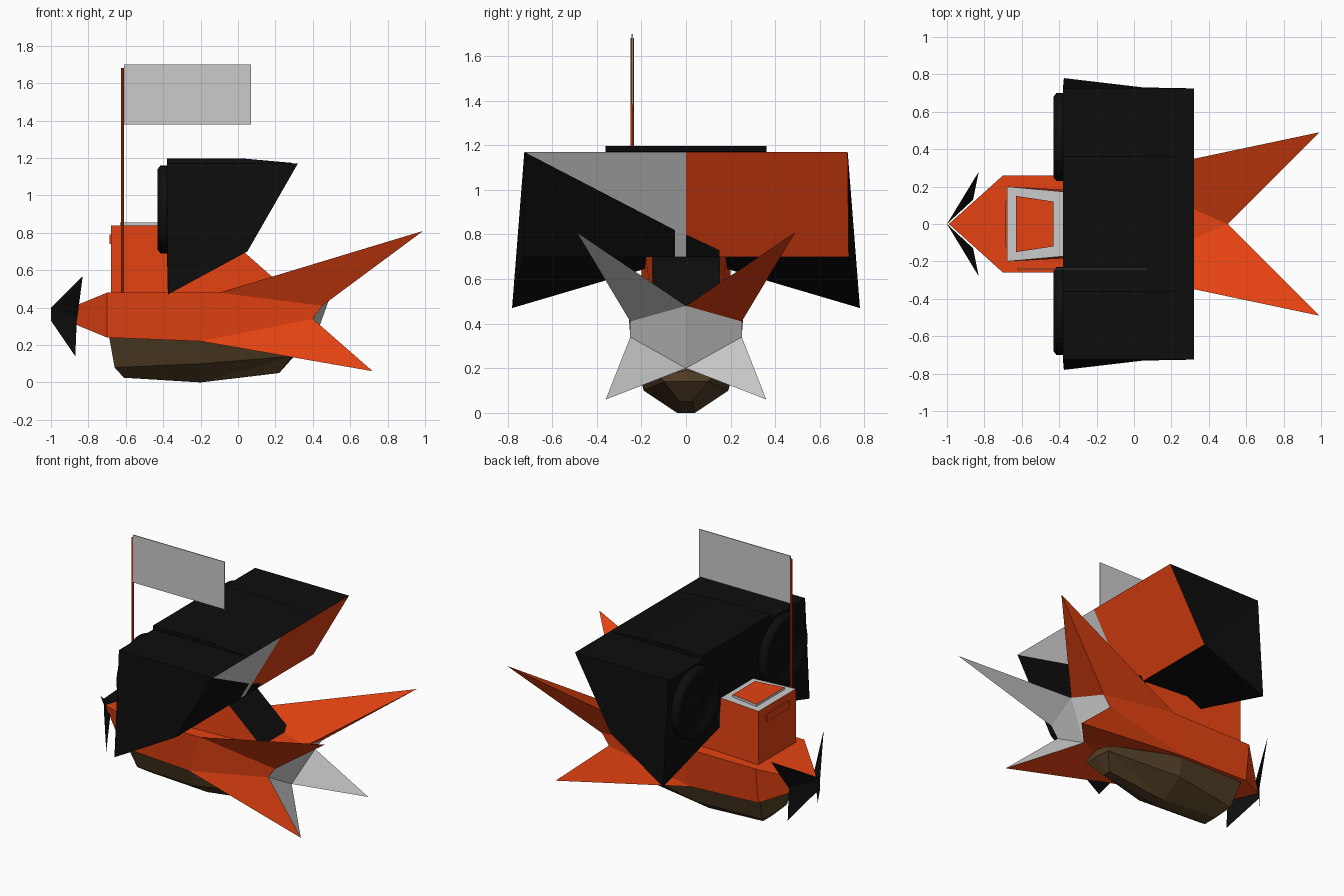
import bpy, bmesh, math
from mathutils import Matrix, Vector

old = bpy.data.objects.get("Cube")
if old:
    bpy.data.objects.remove(old, do_unlink=True)


def material(name, colour):
    mat = bpy.data.materials.new(name)
    mat.use_nodes = True
    mat.diffuse_color = (*colour, 1)
    mat.node_tree.nodes["Principled BSDF"].inputs["Base Color"].default_value = (*colour, 1)
    return mat


ORANGE, GREY, BLACK, BROWN = range(4)
palette = [
    material("orange", (0.78, 0.055, 0.006)),
    material("light grey", (0.6, 0.6, 0.6)),
    material("black", (0.004, 0.004, 0.004)),
    material("brown", (0.085, 0.05, 0.02)),
]


def finish(name, bm):
    mesh = bpy.data.meshes.new(name)
    bm.to_mesh(mesh)
    bm.free()
    for mat in palette:
        mesh.materials.append(mat)
    obj = bpy.data.objects.new(name, mesh)
    bpy.context.collection.objects.link(obj)
    return obj


def part(name, points, faces, sides=(1, -1), recalc=True):
    """Build lettered faces on the left half and repeat them on the right.
    A face colour may be a pair: (left, right)."""
    bm = bmesh.new()
    for side in sides:
        verts = {k: bm.verts.new((p[0], p[1] * side, p[2])) for k, p in points.items()}
        for letters, colour in faces.items():
            face = bm.faces.new([verts[c] for c in letters])
            if isinstance(colour, tuple):
                colour = colour[0] if side > 0 else colour[1]
            face.material_index = colour
    bmesh.ops.remove_doubles(bm, verts=bm.verts[:], dist=0.0005)
    if recalc:
        bmesh.ops.recalc_face_normals(bm, faces=bm.faces[:])
    return finish(name, bm)


def box(name, low, high, colour, top_colour=None):
    low, high = Vector(low), Vector(high)
    bm = bmesh.new()
    bmesh.ops.create_cube(bm, size=1)
    bmesh.ops.scale(bm, vec=high - low, verts=bm.verts[:])
    bmesh.ops.translate(bm, vec=(low + high) / 2, verts=bm.verts[:])
    bm.normal_update()
    for face in bm.faces:
        is_top = top_colour is not None and face.normal.z > 0.5
        face.material_index = top_colour if is_top else colour
    return finish(name, bm)


# Hull with pointed bow and four swept tail tips
part("hull", dict(
    n=(-0.99, 0, 0.36), A=(-0.7, 0, 0.48), a=(-0.7, 0.26, 0.48),
    B=(-0.7, 0, 0.24), b=(-0.7, 0.23, 0.24), C=(-0.1, 0, 0.48),
    c=(-0.1, 0.26, 0.48), D=(-0.2, 0, 0.22), d=(-0.2, 0.24, 0.22),
    k=(0.5, 0, 0.48), t=(0.99, 0.49, 0.81), s=(0.45, 0.25, 0.41),
    r=(0.4, 0.25, 0.34), l=(0.72, 0.36, 0.06), g=(0.4, 0, 0.2),
), {
    "naA": ORANGE, "nba": ORANGE, "nBb": ORANGE, "AacC": ORANGE, "Cck": ORANGE,
    "ctk": ORANGE, "abdc": ORANGE, "cdrs": ORANGE, "cst": ORANGE, "dlr": ORANGE,
    "BDdb": ORANGE, "Dgd": ORANGE, "dgl": ORANGE,
    "kts": (ORANGE, GREY), "ksrg": GREY, "rlg": GREY,
})

# Faceted keel
part("keel", dict(
    A=(-0.69, 0, 0.25), a=(-0.69, 0.2, 0.25), B=(-0.66, 0, 0.08), b=(-0.66, 0.13, 0.08),
    C=(-0.61, 0, 0.025), c=(-0.61, 0.05, 0.025), D=(-0.2, 0, 0), d=(-0.2, 0.04, 0),
    e=(-0.2, 0.19, 0.1), f=(-0.2, 0.22, 0.23), G=(0.22, 0, 0.05), g=(0.22, 0.03, 0.05),
    H=(0.3, 0, 0.14), h=(0.29, 0.1, 0.14), I=(0.3, 0, 0.19), i=(0.28, 0.12, 0.17),
), {k: BROWN for k in (
    "AabB", "BbcC", "CcdD", "bed", "bdc", "afeb", "DdgG", "deh", "dhg", "efih", "GghH", "HhiI")})

# Pointed fins on the nose
part("nose_fins", dict(
    p=(-1, 0, 0.4), q=(-1, 0, 0.33), u=(-0.83, 0.28, 0.57), v=(-0.87, 0.16, 0.14),
    m=(-0.86, 0.13, 0.34), w=(-0.86, 0.13, 0.38),
), {"pum": BLACK, "qwv": BLACK, "pqm": BLACK}, recalc=False)

# Cabin narrowing to a black sloped rear
part("cabin", dict(
    F=(-0.68, 0, 0.84), f=(-0.68, 0.2, 0.84), R=(-0.13, 0, 0.84), r=(-0.13, 0.15, 0.84),
    G=(-0.68, 0, 0.47), g=(-0.68, 0.2, 0.47), S=(0.29, 0, 0.47), s=(0.29, 0.15, 0.47),
), {"FfrR": GREY, "FGgf": ORANGE, "fgsr": ORANGE, "RrsS": BLACK, "GSsg": ORANGE})
part("roof_hatch", dict(
    A=(-0.63, 0, 0.855), a=(-0.63, 0.15, 0.855), B=(-0.43, 0, 0.855), b=(-0.43, 0.12, 0.855),
    C=(-0.63, 0, 0.84), c=(-0.63, 0.15, 0.84), D=(-0.43, 0, 0.84), d=(-0.43, 0.12, 0.84),
), {"AabB": ORANGE, "acdb": GREY, "ACca": GREY, "BbdD": GREY})
box("cabin_front_slot", (-0.686, -0.12, 0.74), (-0.678, 0.12, 0.79), ORANGE)

# Large overhanging housing: shell common to both sides
part("housing", dict(
    A=(-0.38, 0, 1.17), a=(-0.38, 0.725, 1.17), B=(0.32, 0, 1.17), b=(0.32, 0.725, 1.17),
    c=(0.05, 0.73, 0.7), C=(0.05, 0, 0.7), d=(-0.375, 0.78, 0.47), D=(-0.38, 0, 0.7),
), {"AabB": BLACK, "acb": BLACK, "adc": BLACK, "aAD": BLACK, "aDd": BLACK,
    "CDc": BLACK, "Ddc": BLACK})


# Sloped rear of the housing, divided into colour panels
def slope(y, z):
    return (0.05 + (z - 0.7) * 0.27 / 0.47, y, z)


part("housing_rear", dict(
    a=slope(-0.725, 1.17), b=slope(0, 1.17), c=slope(0.725, 1.17), d=slope(0.73, 0.7),
    e=slope(0.15, 0.7), f=slope(0.15, 0.73), g=slope(0, 0.8), h=slope(0, 0.7),
    i=slope(-0.05, 0.7), j=slope(-0.05, 0.82), k=slope(-0.73, 0.7),
), {"abghij": GREY, "ajik": BLACK, "gfeh": BLACK, "bcdefg": ORANGE}, sides=(1,))

# Raised lid on the housing
part("housing_lid", dict(
    A=(-0.38, 0, 1.197), a=(-0.38, 0.36, 1.197), B=(0.03, 0, 1.197), b=(0.03, 0.36, 1.197),
    C=(0.31, 0, 1.172), c=(0.31, 0.36, 1.172), D=(-0.38, 0, 1.165), d=(-0.38, 0.36, 1.165),
), {"AabB": BLACK, "BbcC": BLACK, "ADda": BLACK, "adcb": BLACK, "DCcd": BLACK})


# Round front drums turned from a stepped profile
def drum(name, y):
    profile = [(0, 0.015), (0.06, 0.025), (0.08, 0.012), (0.15, 0.03), (0.17, 0.04),
               (0.19, 0.05), (0.215, 0.05), (0.235, 0.035), (0.235, -0.02)]
    bm = bmesh.new()
    verts = [bm.verts.new((-x, r, 0)) for r, x in profile]
    edges = [bm.edges.new(pair) for pair in zip(verts, verts[1:])]
    bmesh.ops.spin(bm, geom=verts + edges, cent=(0, 0, 0), axis=(1, 0, 0),
                   angle=math.tau, steps=40)
    bmesh.ops.remove_doubles(bm, verts=bm.verts[:], dist=0.0005)
    bmesh.ops.recalc_face_normals(bm, faces=bm.faces[:])
    bm.normal_update()
    if sum(f.normal.x for f in bm.faces) > 0:
        bmesh.ops.reverse_faces(bm, faces=bm.faces[:])
    bmesh.ops.translate(bm, vec=(-0.38, y, 0.925), verts=bm.verts[:])
    for face in bm.faces:
        face.material_index = BLACK
        face.smooth = True
    return finish(name, bm)


drum("left_drum", 0.465)
drum("right_drum", -0.465)

# Flag and pole
box("flag", (-0.61, -0.244, 1.38), (0.07, -0.238, 1.7), GREY)
pole = bmesh.new()
bmesh.ops.create_cone(pole, cap_ends=True, segments=8, radius1=0.008, radius2=0.008,
                      depth=1.2, matrix=Matrix.Translation((-0.617, -0.241, 1.08)))
finish("flag_pole", pole)
